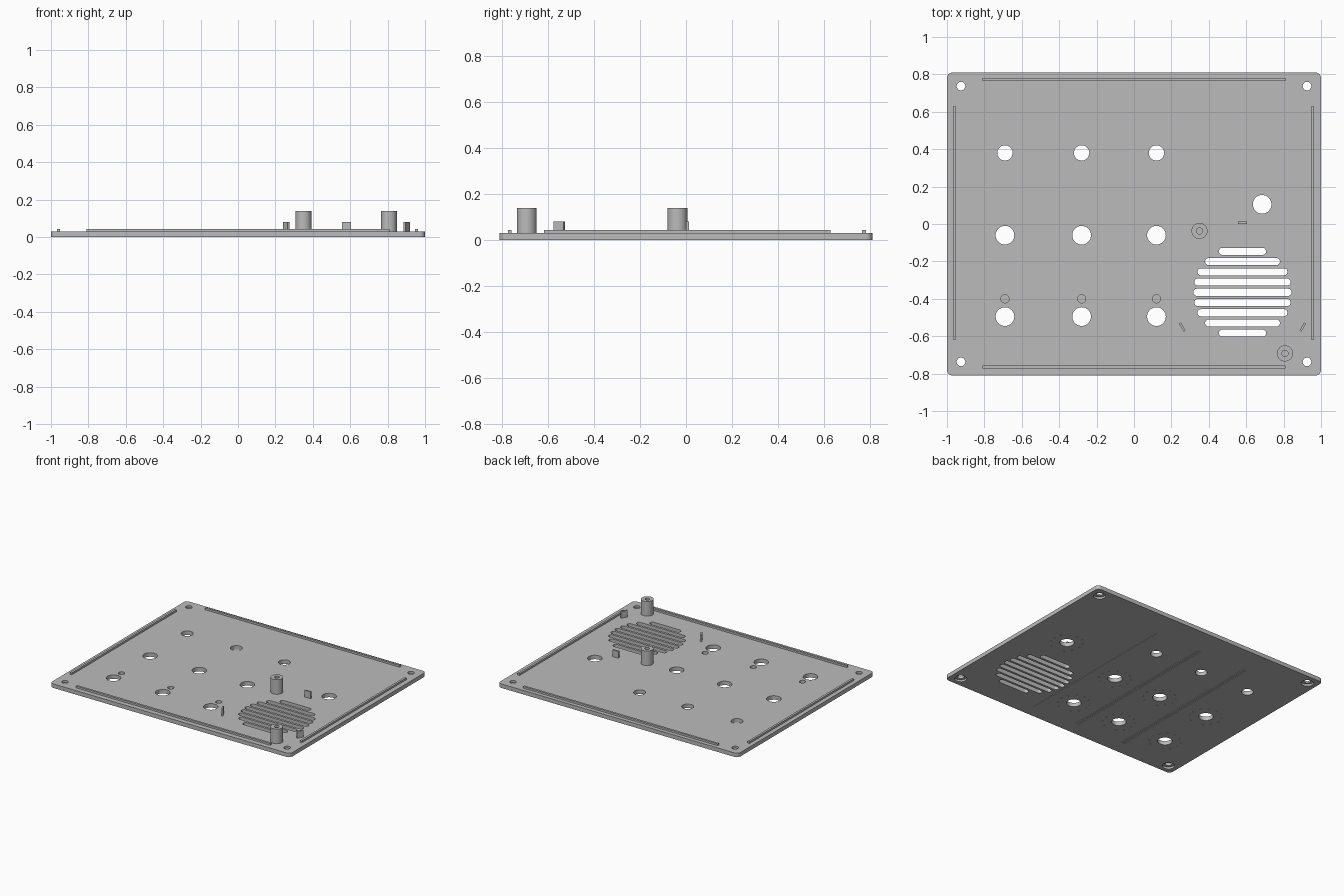
import bpy, bmesh, math
from mathutils import Matrix, Vector

cube = bpy.data.objects.get("Cube")
if cube:
    bpy.data.objects.remove(cube, do_unlink=True)

grey = bpy.data.materials.new("plain grey")
grey.use_nodes = True
grey.diffuse_color = (0.5, 0.5, 0.5, 1)
grey.node_tree.nodes["Principled BSDF"].inputs["Base Color"].default_value = (0.5, 0.5, 0.5, 1)

THICK = 0.03
COLUMNS = (-0.69, -0.28, 0.12)
GRILLE = Vector((0.58, -0.365))


def prism(bm, pts, z0, z1):
    """Extrude a closed outline from z0 to z1."""
    face = bm.faces.new([bm.verts.new((x, y, z0)) for x, y in pts])
    top = bmesh.ops.extrude_face_region(bm, geom=[face])["geom"]
    bmesh.ops.translate(bm, vec=(0, 0, z1 - z0),
                        verts=[g for g in top if isinstance(g, bmesh.types.BMVert)])


def stadium(cx, cy, hx, hy, r, seg=8):
    """Rounded rectangle outline with half sizes hx, hy."""
    pts = []
    for q, (sx, sy) in enumerate(((1, 1), (-1, 1), (-1, -1), (1, -1))):
        for i in range(seg + 1):
            a = (q + i / seg) * math.pi / 2
            pts.append((cx + sx * (hx - r) + r * math.cos(a),
                        cy + sy * (hy - r) + r * math.sin(a)))
    return pts


def circle(cx, cy, r, n=32):
    return [(cx + r * math.cos(2 * math.pi * i / n),
             cy + r * math.sin(2 * math.pi * i / n)) for i in range(n)]


def rect(cx, cy, hx, hy):
    return [(cx - hx, cy - hy), (cx + hx, cy - hy), (cx + hx, cy + hy), (cx - hx, cy + hy)]


def make(name, shapes):
    """Object from a list of (outline, z0, z1)."""
    bm = bmesh.new()
    for s in shapes:
        prism(bm, *s)
    bmesh.ops.recalc_face_normals(bm, faces=bm.faces[:])
    me = bpy.data.meshes.new(name)
    bm.to_mesh(me)
    bm.free()
    me.materials.append(grey)
    ob = bpy.data.objects.new(name, me)
    bpy.context.collection.objects.link(ob)
    return ob


def activate(ob):
    bpy.ops.object.select_all(action='DESELECT')
    ob.select_set(True)
    bpy.context.view_layer.objects.active = ob


def cut(ob, shapes):
    cutter = make("cutter", shapes)
    cutter.hide_render = True
    mod = ob.modifiers.new("cut", 'BOOLEAN')
    mod.operation, mod.solver, mod.object = 'DIFFERENCE', 'EXACT', cutter
    activate(ob)
    bpy.ops.object.modifier_apply(modifier=mod.name)
    bpy.data.objects.remove(cutter, do_unlink=True)


def smooth(ob):
    activate(ob)
    bpy.ops.object.shade_smooth_by_angle(angle=math.radians(30))


# Panel plate with rounded corners
plate = make("panel_plate", [(stadium(0, 0, 1, 0.81, 0.03), 0, THICK)])
corners = [(sx * 0.925, sy * 0.737) for sx in (-1, 1) for sy in (-1, 1)]
knobs = [(x, y) for x in COLUMNS for y in (-0.06, -0.495)] + [(0.685, 0.105)]

# Through holes: screws, switches, knobs and speaker slots
holes = [circle(x, y, 0.023) for x, y in corners]
holes += [circle(x, 0.38, 0.041) for x in COLUMNS]
holes += [circle(x, y, 0.05) for x, y in knobs]
for i in range(-4, 5):
    half = (0.263, 0.257, 0.24, 0.2, 0.126)[abs(i)]
    holes.append(stadium(GRILLE.x, GRILLE.y + i * 0.0547, half, 0.019, 0.0185))
cut(plate, [(h, -0.1, 0.1) for h in holes])

# Screw head recesses underneath, blind lamp holes on top
recess = [(circle(x, y, 0.042), -0.1, 0.015) for x, y in corners]
recess += [(circle(x, -0.4, 0.022), 0.008, 0.1) for x in COLUMNS]
cut(plate, recess)

# Engraved dial dots and column divider lines underneath
marks = []
for x, y in knobs:
    for i in range(11):
        a = math.radians(-60 + 30 * i)
        marks.append((circle(x + 0.11 * math.cos(a), y + 0.11 * math.sin(a), 0.006, 8),
                      -0.1, 0.004))
for x in (-0.495, -0.475, -0.09, -0.07, 0.3):
    marks.append((rect(x, -0.05, 0.003, 0.65), -0.1, 0.004))
cut(plate, marks)
smooth(plate)

# Locating rails along the four edges
for name, x, y, hx, hy in (("back_rail", 0, 0.773, 0.81, 0.008),
                           ("front_rail", 0, -0.765, 0.81, 0.008),
                           ("left_rail", 0.955, 0.005, 0.008, 0.622),
                           ("right_rail", -0.96, 0.005, 0.008, 0.622)):
    make(name, [(rect(x, y, hx, hy), THICK - 0.002, 0.044)])

# Screw posts with blind centre holes
for name, x, y in (("inner_post", 0.35, -0.037), ("corner_post", 0.807, -0.692)):
    post = make(name, [(circle(x, y, 0.043), THICK - 0.002, 0.14)])
    cut(post, [(circle(x, y, 0.017, 24), 0.04, 0.3)])
    smooth(post)

# Three speaker clips set tangentially around the grille
for i in range(3):
    a = math.radians(90 + 120 * i)
    clip = make("speaker_clip_%d" % (i + 1),
                [(rect(0.372, 0, 0.006, 0.025), THICK - 0.002, 0.081)])
    clip.data.transform(Matrix.Translation((GRILLE.x, GRILLE.y, 0)) @ Matrix.Rotation(a, 4, 'Z'))
